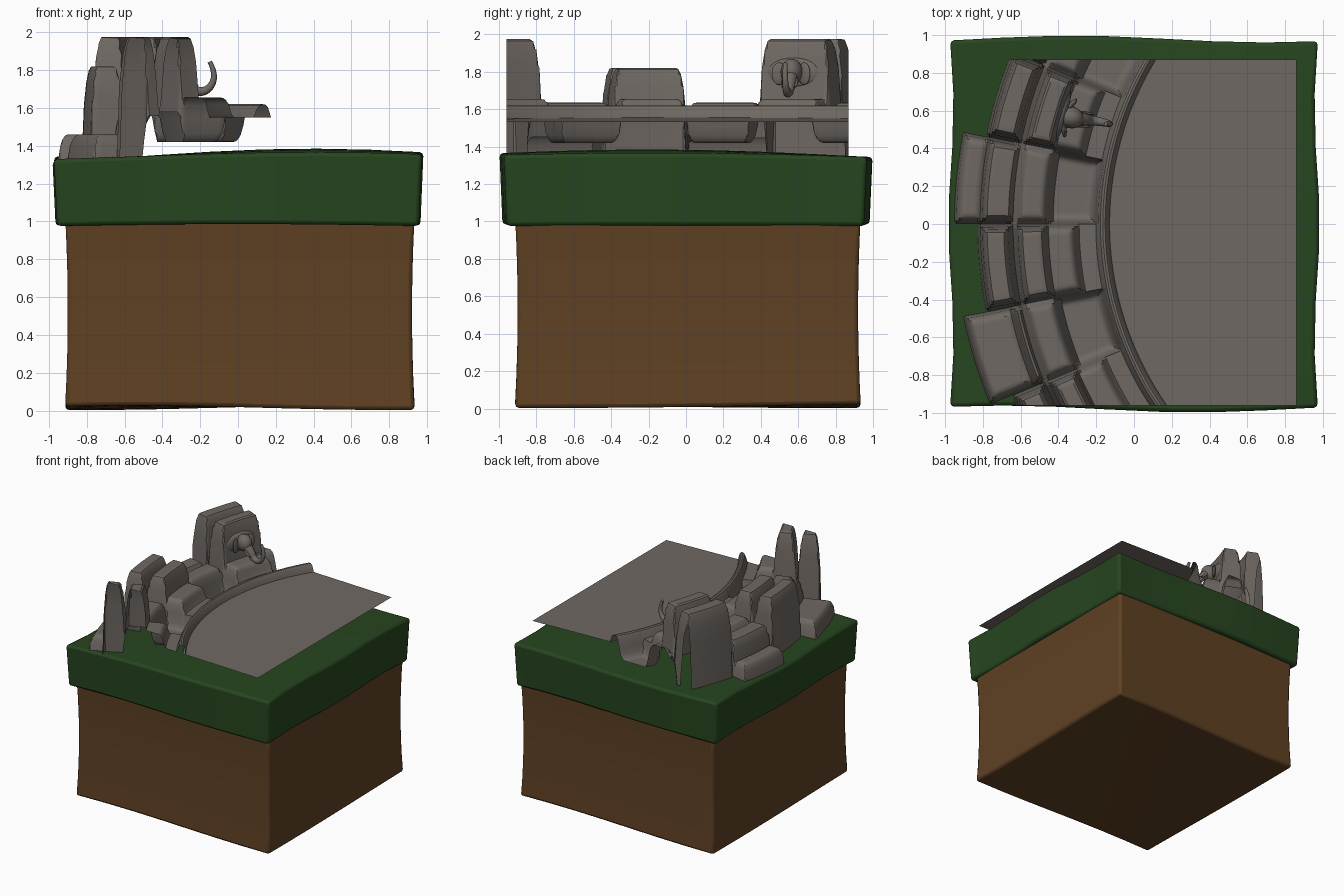
import bpy, bmesh
from math import sin, cos, radians, sqrt, pi
from mathutils import Vector

if "Cube" in bpy.data.objects:
    bpy.data.objects.remove(bpy.data.objects["Cube"])

CX = 1.55            # centre of the curved rock wall
STEP = 11.25         # degrees per rock sector


def material(name, rgb):
    m = bpy.data.materials.new(name)
    m.diffuse_color = (*rgb, 1)
    m.use_nodes = True
    m.node_tree.nodes["Principled BSDF"].inputs["Base Color"].default_value = m.diffuse_color
    return m


GREEN = material("grass", (0.02, 0.06, 0.014))
BROWN = material("dirt", (0.115, 0.053, 0.017))
STONE = material("stone", (0.16, 0.14, 0.125))


def make(name, bm, mat, smooth=30):
    me = bpy.data.meshes.new(name)
    bm.to_mesh(me)
    bm.free()
    ob = bpy.data.objects.new(name, me)
    bpy.context.collection.objects.link(ob)
    me.materials.append(mat)
    bpy.ops.object.select_all(action='DESELECT')
    bpy.context.view_layer.objects.active = ob
    ob.select_set(True)
    if smooth:
        bpy.ops.object.shade_smooth_by_angle(angle=radians(smooth))
    return ob


def wavy_block(name, warp, mat):
    bm = bmesh.new()
    bmesh.ops.create_cube(bm, size=2)
    bmesh.ops.subdivide_edges(bm, edges=bm.edges[:], cuts=6, use_grid_fill=True)
    for v in bm.verts:
        v.co = warp(*v.co)
    ob = make(name, bm, mat)
    bev = ob.modifiers.new("soft_edges", 'BEVEL')
    bev.width, bev.segments, bev.limit_method = 0.02, 2, 'ANGLE'
    bev.angle_limit = radians(50)


# Dirt block with slightly pinched sides
def dirt_warp(x, y, z):
    pinch = 0.91 + 0.014 * z * z
    top = 1.03 if z > 0 else 0.015 + 0.015 * cos(2.2 * (x + y))
    low = 0.015 + 0.012 * cos(2.2 * (x - y * 0.6))
    return Vector((0.01 + x * pinch, 0.01 + y * pinch, low + (1.03 - low) * (z + 1) / 2))


# Grass slab with wavy outline and top
def grass_warp(x, y, z):
    top = 1.345 + 0.04 * cos(1.7 * (x - 0.4)) * cos(1.3 * (y + 0.2))
    low = 0.975 + 0.03 * cos(1.5 * x) * cos(1.2 * y)
    wx = 0.962 + 0.014 * cos(5 * y) + 0.008 * z
    wy = 0.972 + 0.018 * cos(3 * x + y) + 0.008 * z
    return Vector((x * wx, y * wy, low + (top - low) * (z + 1) / 2))


wavy_block("dirt_block", dirt_warp, BROWN)
wavy_block("grass_slab", grass_warp, GREEN)

# Rock blocks: sector start, sector end, inner radius, outer radius, base, top
BASE = 1.31
blocks = [(-9, 9, 1.55, 2.06, BASE, 1.55), (-9, 9, 1.98, 2.22, BASE, 1.58)]
for s, top in ((-3, 1.975), (-1, 1.82), (1, 1.975)):
    blocks += [(s, s + 1, 2.19, 2.375, BASE, top),
               (s, s + 1, 2.00, 2.18, 1.50, top),
               (s, s + 1, 1.85, 2.06, 1.53, 1.655)]
for s, inner in ((-2, 2.22), (0, 2.34), (2, 2.22)):
    blocks += [(s, s + 1, inner, 2.50, BASE, 1.46),
               (s, s + 1, 2.00, 2.18, 1.50, 1.635),
               (s, s + 1, 2.17, inner + 0.03, BASE, 1.62)]
basins = [(s, s + 1, 1.75, 2.03) for s in (-2, 0, 2)]


def rise(r, a, s0, s1, r0, r1, w=0.05):
    d = min(r - r0, r1 - r, r * radians(a - s0 * STEP), r * radians(s1 * STEP - a))
    t = max(0.0, min(1.0, d / w))
    return sqrt(1 - (1 - t) ** 2)


def height(r, a):
    hs = []
    for s0, s1, r0, r1, lo, hi in blocks:
        f = rise(r, a, s0, s1, r0, r1)
        hs.append(lo + (hi - lo) * f if f > 0 else BASE)
    hs[0] -= 0.13 * max(rise(r, a, *b) for b in basins) if r < 2.03 else 0
    if 1.68 <= r <= 1.745:
        hs.append(1.55 + 0.07 * rise(r, a, -9, 9, 1.68, 1.745, 0.03))
    return max(hs)


# Rock wall as one open shell, cut at both ends
bm = bmesh.new()
NR, NA, DA = 69, 192, 0.375
rows = []
for j in range(NA + 1):
    a = -36 + j * DA
    row = []
    for i in range(NR + 1):
        r = 1.665 + i * 0.0125
        row.append(bm.verts.new((CX - r * cos(radians(a)), r * sin(radians(a)), height(r, a))))
    rows.append(row)
for j in range(NA):
    for i in range(NR):
        q = (rows[j][i], rows[j][i + 1], rows[j + 1][i + 1], rows[j + 1][i])
        if max(v.co.z for v in q) > BASE + 0.002:
            bm.faces.new(q)
bmesh.ops.delete(bm, geom=[v for v in bm.verts if not v.link_faces], context='VERTS')
for y, n in ((0.87, 1), (-0.96, -1)):
    bmesh.ops.bisect_plane(bm, geom=bm.verts[:] + bm.edges[:] + bm.faces[:],
                           plane_co=(0, y, 0), plane_no=(0, n, 0), clear_outer=True)
bmesh.ops.recalc_face_normals(bm, faces=bm.faces[:])
if sum(f.normal.z for f in bm.faces) < 0:
    bmesh.ops.reverse_faces(bm, faces=bm.faces[:])
make("rock_wall", bm, STONE, 35)

# Thin pool surface meeting the curved rim
bm = bmesh.new()
outline = [(0.86, -0.96), (0.86, 0.87)]
for k in range(25):
    y = 0.87 - 1.83 * k / 24
    outline.append((CX - sqrt(1.70 ** 2 - y * y), y))
bm.faces.new([bm.verts.new((x, y, 1.556 - 0.025 * (x + 0.15))) for x, y in outline])
make("pool_surface", bm, STONE, 0)


# Animal head ornament on the tall rock
def ball(name, loc, size, turn=-0.29):
    bpy.ops.mesh.primitive_uv_sphere_add(segments=20, ring_count=12, location=loc,
                                         rotation=(0, 0, turn))
    ob = bpy.context.object
    ob.name = name
    ob.scale = size
    ob.data.materials.append(STONE)
    bpy.ops.object.shade_smooth_by_angle(angle=radians(60))


def tube(name, pts, radius):
    cu = bpy.data.curves.new(name, 'CURVE')
    cu.dimensions = '3D'
    cu.bevel_depth, cu.bevel_resolution, cu.use_fill_caps = radius, 3, True
    sp = cu.splines.new('NURBS')
    sp.points.add(len(pts) - 1)
    for p, (x, y, z, s) in zip(sp.points, pts):
        p.co, p.radius = (x, y, z, 1), s
    sp.use_endpoint_u, sp.order_u = True, 3
    cu.materials.append(STONE)
    bpy.context.collection.objects.link(bpy.data.objects.new(name, cu))


ball("plaque", (-0.385, 0.575, 1.795), (0.03, 0.15, 0.08))
ball("head", (-0.335, 0.565, 1.80), (0.07, 0.058, 0.07))
for side in (-1, 1):
    sx, sy = 0.29 * side, 0.957 * side
    ball("ear", (-0.35 + 0.07 * sx, 0.565 + 0.07 * sy, 1.79), (0.014, 0.04, 0.06), -0.29 - 0.4 * side)
    bx, by = -0.29 + 0.035 * sx, 0.555 + 0.035 * sy
    tube("tusk", [(bx, by, 1.76, 1), (bx + 0.03, by, 1.715, 0.8), (bx + 0.07, by - 0.01, 1.72, 0.2)], 0.011)
tube("trunk", [(-0.32, 0.56, 1.79, 1.3), (-0.265, 0.555, 1.75, 1), (-0.235, 0.55, 1.69, 0.8),
               (-0.17, 0.54, 1.685, 0.65), (-0.125, 0.53, 1.74, 0.5), (-0.13, 0.53, 1.81, 0.4),
               (-0.165, 0.53, 1.80, 0.35), (-0.15, 0.53, 1.84, 0.3)][:6] + [(-0.15, 0.53, 1.845, 0.35)], 0.034)
